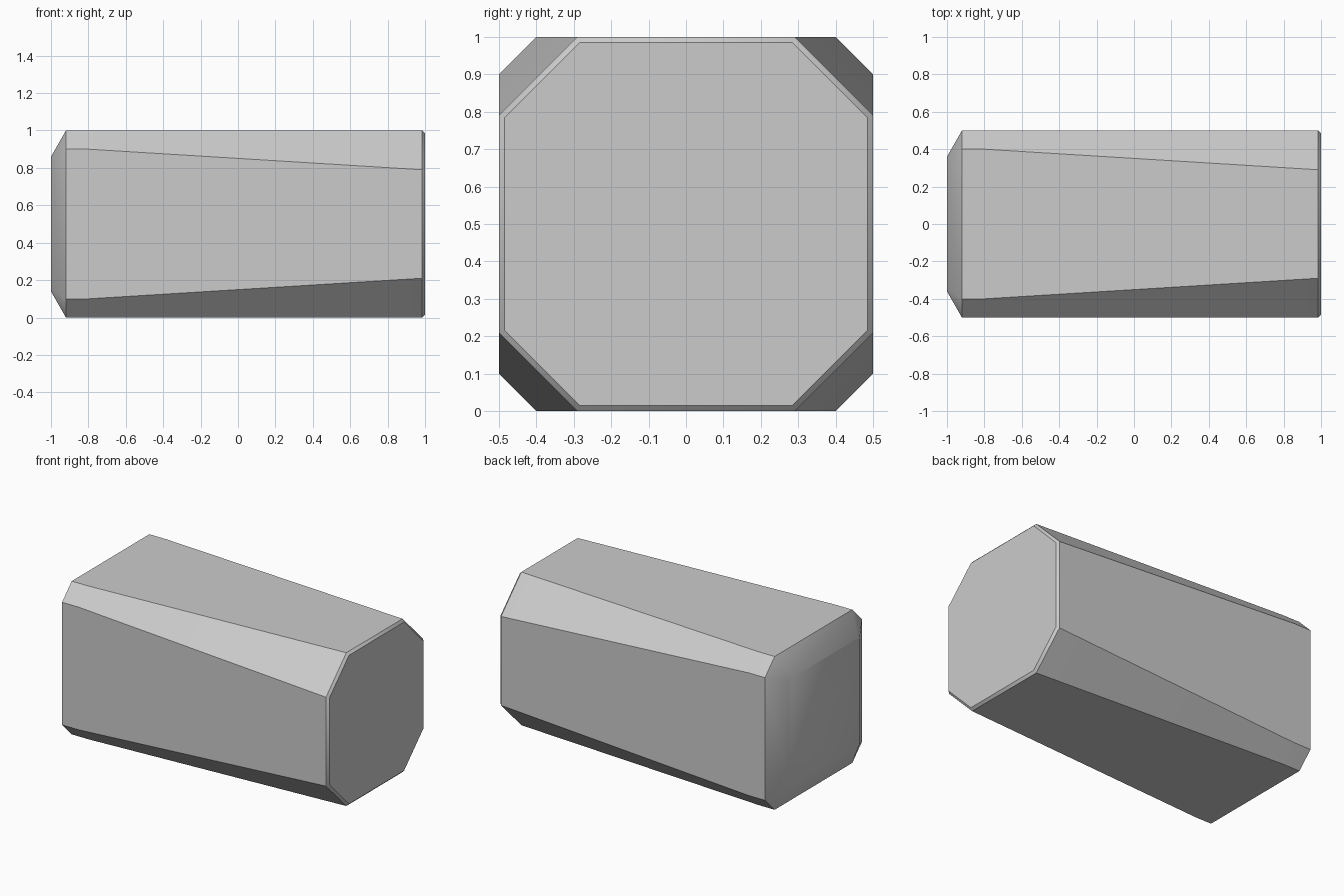
import bpy, bmesh, math

cube = bpy.data.objects.get("Cube")
if cube:
    bpy.data.objects.remove(cube, do_unlink=True)

HALF = 0.5
INSET_RATIO = math.tan(math.radians(22.5))  # corner shift of an inset octagon


def octagon(bm, x, chamfer, inset=0.0):
    """Ring of a chamfered square across x, evenly inset."""
    a = HALF - inset
    b = HALF - chamfer - inset * INSET_RATIO
    quarter = [(a, b), (b, a)]
    ring = []
    for _ in range(4):
        ring += [bm.verts.new((x, y, z + HALF)) for y, z in quarter]
        quarter = [(-z, y) for y, z in quarter]
    return ring


# One plain grey for the whole block
grey = bpy.data.materials.new("plain grey")
grey.use_nodes = True
colour = (0.6, 0.6, 0.6, 1)
grey.diffuse_color = colour
grey.node_tree.nodes["Principled BSDF"].inputs["Base Color"].default_value = colour

# Rings from the wide-bevelled end to the thin-bevelled end
bm = bmesh.new()
rings = [
    octagon(bm, -1, 0.1, 0.14),
    octagon(bm, -0.92, 0.1),
    octagon(bm, -0.8, 0.1),
    octagon(bm, 0.985, 0.21),
    octagon(bm, 1, 0.21, 0.015),
]
for r, s in zip(rings, rings[1:]):
    for i in range(8):
        j = (i + 1) % 8
        bm.faces.new((r[i], r[j], s[j], s[i]))
bm.faces.new(rings[0])
bm.faces.new(rings[-1])
bmesh.ops.recalc_face_normals(bm, faces=bm.faces)

mesh = bpy.data.meshes.new("tapered_block")
bm.to_mesh(mesh)
bm.free()
mesh.materials.append(grey)
block = bpy.data.objects.new("tapered_block", mesh)
bpy.context.collection.objects.link(block)

# Soft shading across the shallow end bevel, sharp everywhere else
bpy.context.view_layer.objects.active = block
block.select_set(True)
bpy.ops.object.shade_smooth_by_angle(angle=math.radians(32))
